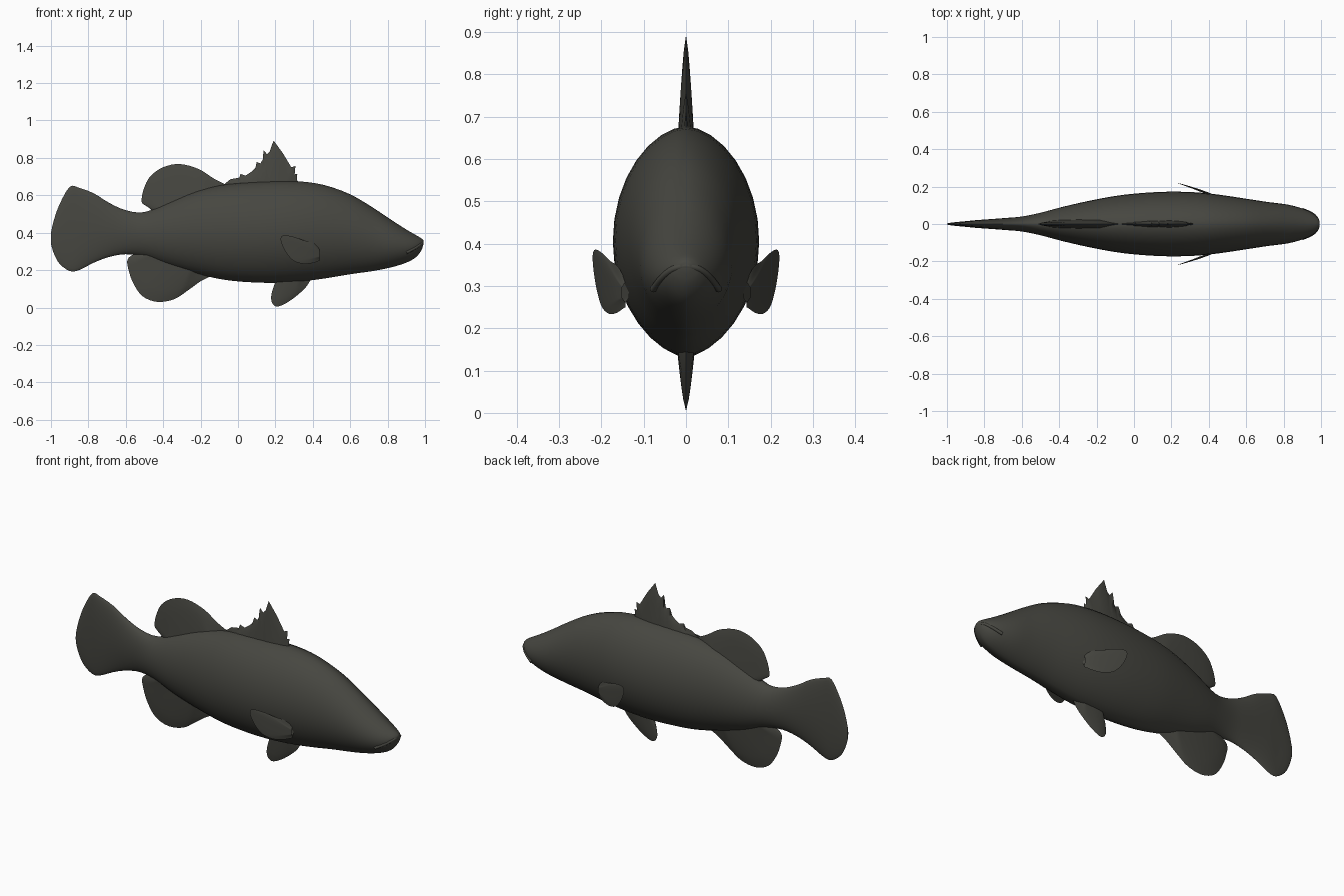
import bpy, bmesh, math
from mathutils import Vector

cube = bpy.data.objects.get("Cube")
if cube:
    bpy.data.objects.remove(cube, do_unlink=True)

skin = bpy.data.materials.new("dark olive skin")
skin.use_nodes = True
color = (0.062, 0.062, 0.052, 1)
skin.diffuse_color = color
skin.node_tree.nodes["Principled BSDF"].inputs["Base Color"].default_value = color


def spline(points, steps):
    """Resample a list of tuples along a Catmull-Rom curve."""
    p = [Vector(q) for q in points]
    p = [2 * p[0] - p[1]] + p + [2 * p[-1] - p[-2]]
    out = []
    for a, b, c, d in zip(p, p[1:], p[2:], p[3:]):
        for k in range(steps):
            t = k / steps
            out.append(0.5 * (2 * b + (c - a) * t + (2 * a - 5 * b + 4 * c - d) * t * t
                              + (3 * b - a - 3 * c + d) * t ** 3))
    return out + [p[-2]]


def finish(name, bm):
    bmesh.ops.remove_doubles(bm, verts=bm.verts, dist=0.0002)
    bmesh.ops.recalc_face_normals(bm, faces=bm.faces)
    mesh = bpy.data.meshes.new(name)
    bm.to_mesh(mesh)
    bm.free()
    mesh.materials.append(skin)
    obj = bpy.data.objects.new(name, mesh)
    bpy.context.collection.objects.link(obj)
    bpy.ops.object.select_all(action="DESELECT")
    obj.select_set(True)
    bpy.context.view_layer.objects.active = obj
    bpy.ops.object.shade_smooth_by_angle(angle=math.radians(50))
    return obj


def bridge(bm, rows, closed):
    for a, b in zip(rows, rows[1:]):
        n = len(a)
        for i in range(n if closed else n - 1):
            j = (i + 1) % n
            bm.faces.new((a[i], a[j], b[j], b[i]))


# Body and tail fin: sections as (x, top, bottom, half width)
sections = [
    (-1.0, .40, .34, .003), (-.985, .465, .29, .006), (-.955, .55, .235, .01),
    (-.90, .645, .195, .015), (-.85, .64, .20, .02), (-.77, .61, .24, .026),
    (-.69, .56, .27, .032), (-.60, .52, .285, .04), (-.50, .51, .27, .06),
    (-.38, .56, .225, .092), (-.22, .625, .18, .128), (-.05, .66, .145, .157),
    (.15, .675, .132, .172), (.32, .675, .138, .17), (.46, .655, .155, .156),
    (.60, .605, .178, .135), (.72, .535, .195, .117), (.82, .468, .215, .104),
    (.90, .417, .24, .083), (.95, .388, .268, .06), (.98, .37, .305, .035),
    (.992, .358, .34, .012),
]
bm = bmesh.new()
SIDES = 32
rows = []
for x, top, bottom, width in spline(sections, 3):
    mid, half = (top + bottom) / 2, (top - bottom) / 2
    ring = []
    for i in range(SIDES):
        a = 2 * math.pi * i / SIDES
        s, c = math.sin(a), math.cos(a)
        y = math.copysign(abs(s) ** (1.12 if c > 0 else 1.22), s) * width
        ring.append(bm.verts.new((x, y, mid + half * c)))
    rows.append(ring)
bridge(bm, rows, True)
bm.faces.new(rows[0])
bm.faces.new(rows[-1])
finish("body", bm)


def fin(name, root, edge, thick, steps=4, center=lambda x: 0.0):
    """Blade from a straight root line out to an edge outline, tapering in y."""
    edge = spline(edge, steps) if steps > 1 else [Vector(e) for e in edge]
    start, end = Vector(root[0]), Vector(root[1])
    n = len(edge) - 1
    bm = bmesh.new()
    for side in (-1, 1):
        rows = []
        for k in range(9):
            t = k / 8
            row = []
            for i, e in enumerate(edge):
                p = start.lerp(end, i / n).lerp(e, t)
                rim = min(1, 4 * i / n, 4 * (n - i) / n)
                y = center(p.x) + side * thick * (1 - t) ** 0.7 * rim
                row.append(bm.verts.new((p.x, y, p.y)))
            rows.append(row)
        bridge(bm, rows, False)
    return finish(name, bm)


# Fins along the centre line
fin("soft_dorsal_fin", [(-.05, .58), (-.44, .45)],
    [(-.06, .655), (-.13, .69), (-.21, .74), (-.31, .767), (-.40, .75), (-.47, .70),
     (-.505, .63), (-.515, .565), (-.49, .545), (-.44, .52)], .03)
fin("spiny_dorsal_fin", [(.33, .60), (-.10, .60)],
    [(.33, .665), (.315, .68), (.317, .715), (.303, .712), (.307, .757), (.285, .75),
     (.24, .825), (.19, .893), (.17, .835), (.155, .82), (.136, .842), (.137, .80),
     (.12, .77), (.10, .778), (.095, .75), (.07, .725), (.04, .705), (.013, .715),
     (.01, .695), (-.04, .686), (-.07, .662), (-.10, .645)], .022, 1)
fin("anal_fin", [(-.13, .24), (-.52, .33)],
    [(-.14, .17), (-.20, .14), (-.27, .09), (-.34, .045), (-.43, .03), (-.51, .06),
     (-.56, .13), (-.585, .20), (-.592, .25), (-.57, .278), (-.53, .29)], .035)
fin("pelvic_fin", [(.38, .20), (.20, .20)],
    [(.39, .15), (.36, .105), (.31, .06), (.26, .025), (.21, .005), (.182, .025),
     (.178, .065), (.19, .11), (.205, .145)], .026)

# Paired side fins flaring back from the body
for side, label in ((-1, "front"), (1, "rear")):
    def flare(x, s=side):
        t = max(0.0, (.445 - x) / .215)
        return s * (.137 + .083 * t ** .8)
    fin(label + "_pectoral_fin", [(.437, .31), (.437, .26)],
        [(.437, .315), (.40, .346), (.35, .36), (.29, .38), (.24, .385), (.228, .36),
         (.25, .305), (.29, .255), (.34, .235), (.39, .236), (.437, .25)],
        .008, 4, flare)

# Lip ridge around the snout
curve = bpy.data.curves.new("lip", "CURVE")
curve.dimensions = "3D"
curve.bevel_depth = .008
curve.bevel_resolution = 2
path = spline([(.90, -.078, .292), (.95, -.056, .32), (.978, -.03, .34), (.985, 0, .347),
               (.978, .03, .34), (.95, .056, .32), (.90, .078, .292)], 4)
strip = curve.splines.new("POLY")
strip.points.add(len(path) - 1)
for point, co in zip(strip.points, path):
    point.co = (*co, 1)
curve.materials.append(skin)
lip = bpy.data.objects.new("lip", curve)
bpy.context.collection.objects.link(lip)
